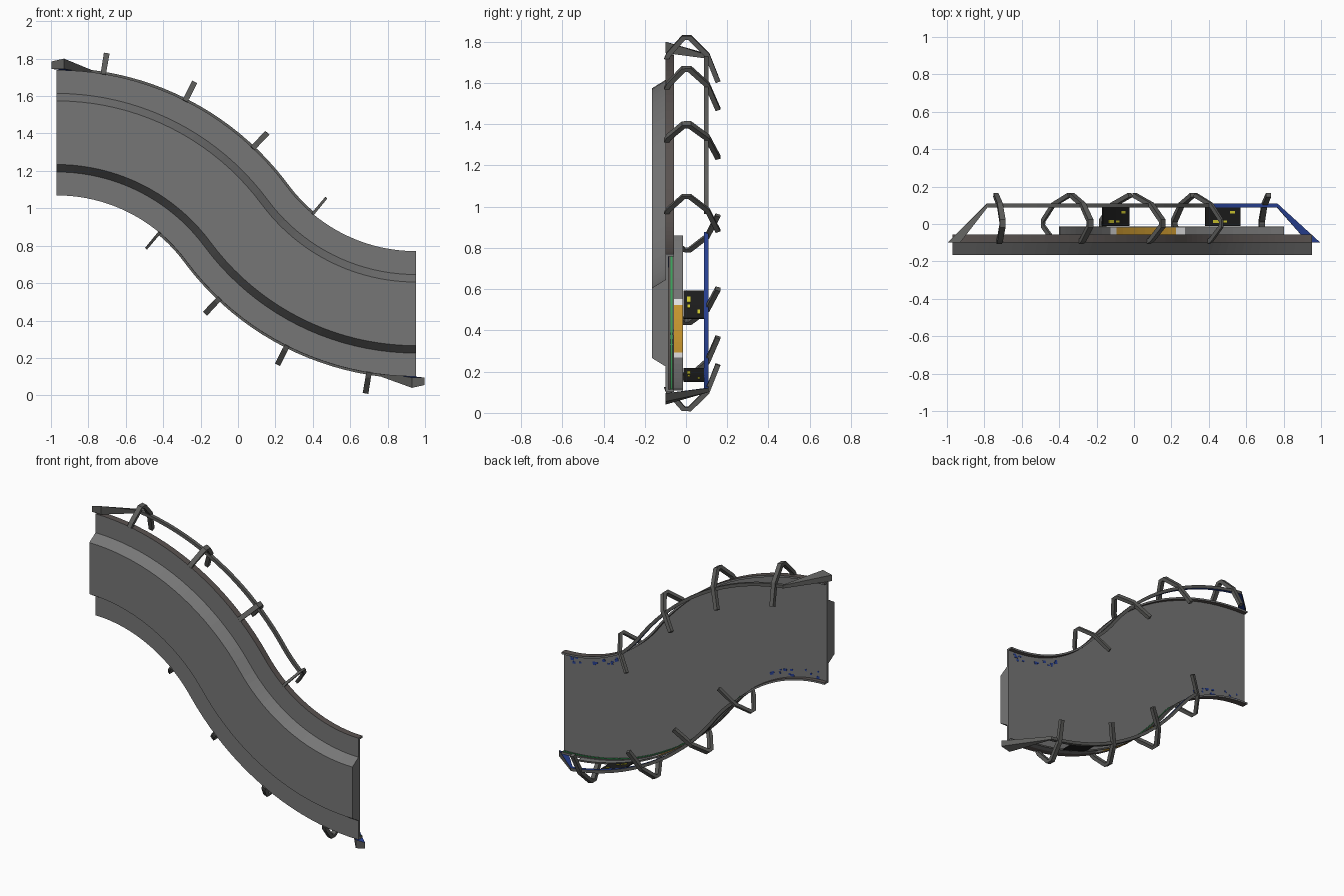
import bpy, bmesh, math, random
from mathutils import Vector

if "Cube" in bpy.data.objects:
    bpy.data.objects.remove(bpy.data.objects["Cube"])

random.seed(4)
TH = math.radians(53.5)      # sweep of each half of the S
R = 1.195                    # centreline radius
HALF = 0.335                 # half width of the track
CX, CZ = -0.01, 0.92         # centre of the S


def mat(name, r, g, b):
    m = bpy.data.materials.new(name)
    m.diffuse_color = (r, g, b, 1)
    m.use_nodes = True
    m.node_tree.nodes["Principled BSDF"].inputs["Base Color"].default_value = m.diffuse_color
    return m


GREY = mat("panel grey", 0.18, 0.18, 0.18)
DARK = mat("frame dark grey", 0.11, 0.11, 0.105)
BROWN = mat("lip brown grey", 0.10, 0.085, 0.08)
BLUE = mat("blue", 0.02, 0.05, 0.28)
GREEN = mat("green", 0.04, 0.35, 0.10)
ORANGE = mat("orange", 0.60, 0.32, 0.03)
BLACK = mat("sign black", 0.012, 0.012, 0.012)
YELLOW = mat("yellow", 0.65, 0.60, 0.03)
WHITE = mat("white", 0.85, 0.85, 0.85)


def P(t, n, y):
    """Track space (t along -1..1, n across, y depth) to world space."""
    if t > 0:
        p = P(-t, -n, y)
        return Vector((2 * CX - p.x, y, 2 * CZ - p.z))
    a = TH * (1 + t)
    x = -R * math.sin(TH) + (R + n) * math.sin(a)
    z = -R * math.cos(TH) + (R + n) * math.cos(a)
    return Vector((x + CX, y, z + CZ))


def loft(name, rings, mats, face_mat=None):
    """Skin closed rings; face_mat maps a side index to a material slot."""
    bm = bmesh.new()
    vs = [[bm.verts.new(p) for p in r] for r in rings]
    k = len(rings[0])
    for a, b in zip(vs, vs[1:]):
        for i in range(k):
            f = bm.faces.new((a[i], a[(i + 1) % k], b[(i + 1) % k], b[i]))
            f.material_index = (face_mat or {}).get(i, 0)
    bm.faces.new(vs[0][::-1])
    bm.faces.new(vs[-1])
    bmesh.ops.recalc_face_normals(bm, faces=bm.faces)
    me = bpy.data.meshes.new(name)
    bm.to_mesh(me)
    bm.free()
    ob = bpy.data.objects.new(name, me)
    bpy.context.collection.objects.link(ob)
    for m in mats:
        me.materials.append(m)
    return ob


def span(a, b, steps):
    return [a + (b - a) * i / steps for i in range(steps + 1)]


def slab(name, t0, t1, n0, n1, y0, y1, m, steps=1):
    """Curved box that follows the track."""
    sec = [(n0, y0), (n1, y0), (n1, y1), (n0, y1)]
    loft(name, [[P(t, n, y) for n, y in sec] for t in span(t0, t1, steps)], [m])


# track panel: front channel, flat flanges, back floor and raised lips
L = HALF - 0.012
profile = [(-HALF, -0.10), (-0.21, -0.10), (-0.17, -0.165), (0.17, -0.165),
           (0.21, -0.10), (HALF, -0.10), (HALF, -0.057), (L, -0.057),
           (L, -0.085), (-L, -0.085), (-L, -0.057), (-HALF, -0.057)]
loft("track_panel", [[P(t, n, y) for n, y in profile] for t in span(-1, 1, 40)],
     [GREY, BROWN], {5: 1, 7: 1, 9: 1, 11: 1})

# bent hooks, four on each edge
HOOK = [(-0.005, -0.095), (0.02, -0.085), (0.103, -0.012), (0.103, 0.018),
        (0.018, 0.103), (-0.115, 0.155)]


def hook(name, s, t):
    pts = [Vector(p) for p in HOOK]
    rings = []
    for i, p in enumerate(pts):
        d = (pts[min(i + 1, len(pts) - 1)] - pts[max(i - 1, 0)]).normalized()
        m = Vector((-d.y, d.x)) * 0.012
        corners = [(-0.01, p + m), (0.01, p + m), (0.01, p - m), (-0.01, p - m)]
        rings.append([P(s * (t + dt), s * (HALF + q.x), q.y) for dt, q in corners])
    loft(name, rings, [DARK])


# rail on each edge with a blue inner face, ending in a slanted foot
def rail(name, s):
    end = [(-0.93, 1.745), (-0.93, 1.80), (-0.997, 1.785), (-0.997, 1.745)]
    foot = []
    for x, z in end:
        foot.append(Vector((x if s > 0 else -x, -0.10,
                            z if s > 0 else 2 * CZ - z)))
    sec = [(-0.008, 0.088), (0.012, 0.088), (0.012, 0.110), (-0.008, 0.110)]
    rings = [foot] + [[P(s * t, s * (HALF + n), y) for n, y in sec]
                      for t in span(-0.87, 0.256, 24)]
    loft(name, rings, [DARK, BLUE], {3: 1})


for s, side in ((1, "upper"), (-1, "lower")):
    for i, t in enumerate((-0.824, -0.5, -0.19, 0.256)):
        hook(f"{side}_hook_{i + 1}", s, t)
    rail(f"{side}_rail", s)

    # blue paint flecks on the floor along the edge without a rail
    for i in range(14):
        t = random.uniform(0.5, 0.97)
        n = random.uniform(0.27, 0.315)
        w, h = random.uniform(0.006, 0.016), random.uniform(0.004, 0.009)
        slab(f"{side}_paint_fleck_{i + 1}", s * (t - w), s * (t + w),
             s * (n - h), s * (n + h), -0.086, -0.083, BLUE)

# coloured barrier boards standing on the lower lip
boards = [("grey_board_left", -0.224, 0.16, GREY), ("white_gap_left", 0.16, 0.19, WHITE),
          ("orange_board", 0.19, 0.467, ORANGE), ("white_gap_right", 0.467, 0.505, WHITE),
          ("grey_board_right", 0.505, 0.895, GREY)]
for name, a, b, m in boards:
    slab(name, a, b, -HALF, -HALF + 0.008, -0.057, -0.018, m, 8)
slab("board_top_trim", -0.224, 0.895, -HALF - 0.001, -HALF + 0.009, -0.018, -0.014, DARK, 20)

# green light strip inside the lower lip
slab("green_strip", -0.15, 0.995, -L, -L + 0.004, -0.075, -0.066, GREEN, 24)

# black signs with yellow marks
for i, (a, b) in enumerate(((0.12, 0.256), (0.59, 0.73))):
    slab(f"sign_{i + 1}", a, b, -HALF, -HALF + 0.006, -0.012, 0.088, BLACK, 4)
    w = b - a
    for j, (u, v, du, dv) in enumerate(((0.22, 0.005, 0.2, 0.016), (0.5, 0.008, 0.12, 0.012),
                                        (0.70, 0.055, 0.14, 0.014))):
        t = a + u * w
        slab(f"sign_{i + 1}_mark_{j + 1}", t, t + du * w, -HALF + 0.006, -HALF + 0.009,
             v, v + dv, YELLOW)
